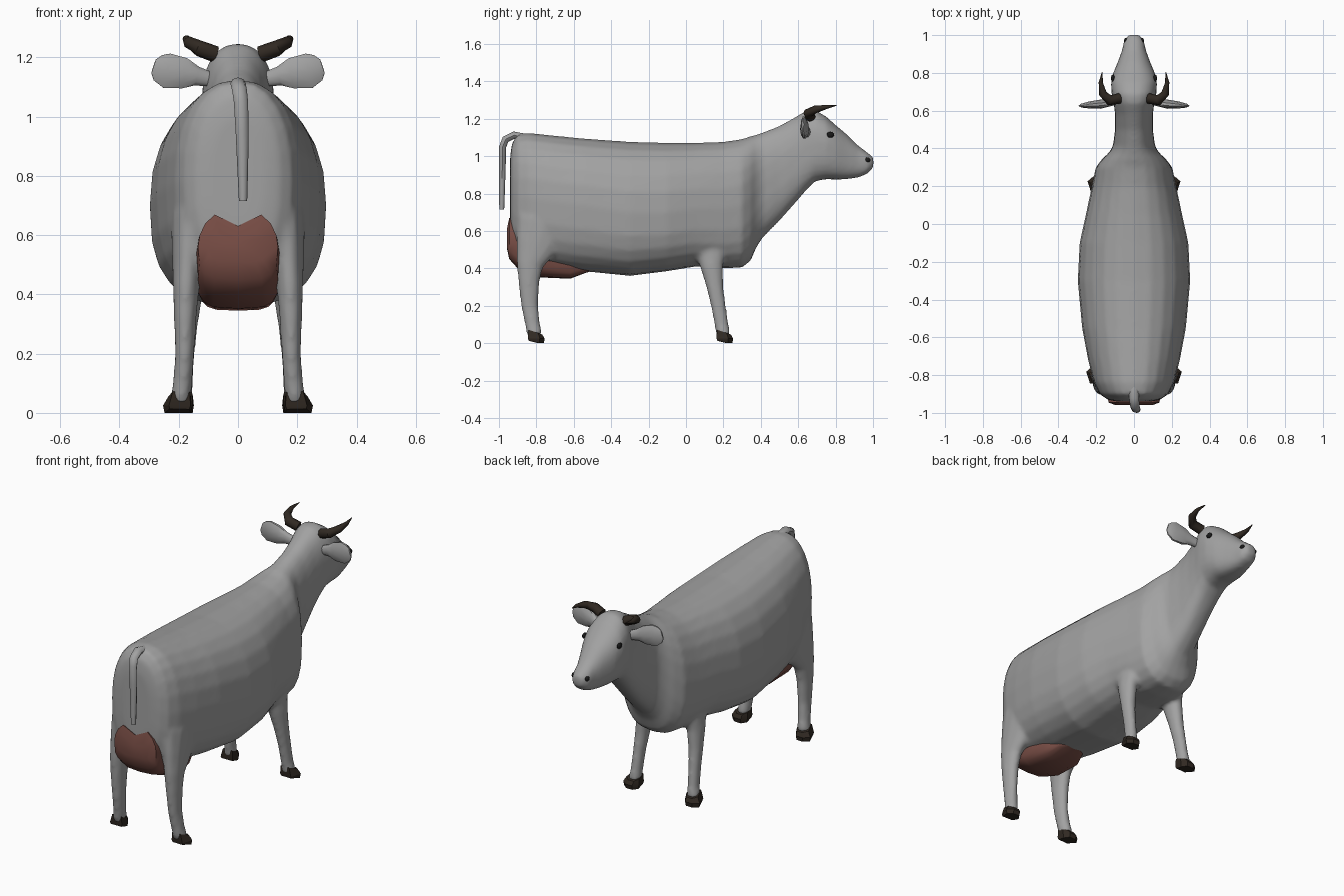
import bpy, bmesh, math
from mathutils import Vector


def material(name, color):
    m = bpy.data.materials.new(name)
    m.diffuse_color = color
    return m


HIDE = material("hide_grey", (0.36, 0.36, 0.36, 1))
HORN = material("dark_horn", (0.03, 0.022, 0.016, 1))
PINK = material("udder_pink", (0.19, 0.075, 0.06, 1))
BLACK = material("eye_black", (0.01, 0.01, 0.01, 1))


def finish(name, bm, mat=HIDE, mirror=False, angle=50):
    bmesh.ops.recalc_face_normals(bm, faces=bm.faces)
    me = bpy.data.meshes.new(name)
    bm.to_mesh(me)
    bm.free()
    me.polygons.foreach_set("use_smooth", [True] * len(me.polygons))
    me.set_sharp_from_angle(angle=math.radians(angle))
    me.materials.append(mat)
    ob = bpy.data.objects.new(name, me)
    bpy.context.collection.objects.link(ob)
    if mirror:
        ob.modifiers.new("mirror", 'MIRROR').use_mirror_merge = False
    return ob


def loft(name, rings, **kw):
    bm = bmesh.new()
    rows = [[bm.verts.new(p) for p in r] for r in rings]
    n = len(rows[0])
    for a, b in zip(rows, rows[1:]):
        for i in range(n):
            j = (i + 1) % n
            bm.faces.new((a[i], a[j], b[j], b[i]))
    bm.faces.new(rows[0])
    bm.faces.new(rows[-1])
    return finish(name, bm, **kw)


def power(c, n):
    return math.copysign(abs(c) ** (2 / n), c)


def slices(name, sections, n_top, n_bot, sides=24, **kw):
    """Loft upright sections: (y, top, bottom, half width, height of widest point)."""
    rings = []
    for y, top, bot, w, mid in sections:
        ring = []
        for i in range(sides):
            a = math.tau * i / sides
            n = n_top if i <= sides // 2 else n_bot
            s = power(math.sin(a), n)
            ring.append((w * power(math.cos(a), n), y, mid + s * ((top - mid) if s > 0 else (mid - bot))))
        rings.append(ring)
    return loft(name, rings, **kw)


def tube(name, path, side=(1, 0, 0), sides=12, **kw):
    """Loft ellipses along a path of (x, y, z, radius along side, other radius)."""
    pts = [Vector(p[:3]) for p in path]
    rings = []
    for k, p in enumerate(path):
        t = (pts[min(k + 1, len(pts) - 1)] - pts[max(k - 1, 0)]).normalized()
        v = t.cross(Vector(side)).normalized()
        u = v.cross(t)
        rings.append([pts[k] + u * p[3] * math.cos(math.tau * i / sides)
                      + v * p[4] * math.sin(math.tau * i / sides) for i in range(sides)])
    return loft(name, rings, **kw)


# Trunk, neck and head as one skin
body = slices("body", [
    (-0.94, 1.00, 0.62, 0.09, 0.82), (-0.93, 1.07, 0.53, 0.14, 0.80),
    (-0.90, 1.118, 0.46, 0.182, 0.78), (-0.84, 1.125, 0.43, 0.213, 0.78),
    (-0.72, 1.112, 0.41, 0.243, 0.76), (-0.55, 1.095, 0.385, 0.275, 0.74),
    (-0.30, 1.077, 0.36, 0.298, 0.70), (-0.10, 1.072, 0.385, 0.288, 0.70),
    (0.05, 1.072, 0.41, 0.255, 0.72), (0.20, 1.077, 0.40, 0.223, 0.72),
    (0.30, 1.092, 0.405, 0.203, 0.74), (0.345, 1.107, 0.44, 0.168, 0.78),
    (0.375, 1.115, 0.51, 0.135, 0.82), (0.41, 1.127, 0.565, 0.112, 0.86),
    (0.50, 1.162, 0.655, 0.10, 0.93),
    (0.58, 1.207, 0.745, 0.10, 1.0), (0.64, 1.243, 0.815, 0.108, 1.06),
    (0.69, 1.248, 0.866, 0.119, 1.08), (0.75, 1.212, 0.877, 0.122, 1.07),
    (0.80, 1.167, 0.875, 0.11, 1.04), (0.86, 1.117, 0.877, 0.085, 1.0),
    (0.92, 1.058, 0.886, 0.063, 0.97), (0.97, 1.02, 0.905, 0.053, 0.965),
    (1.002, 0.995, 0.94, 0.03, 0.965)], 2.25, 2.7)

# Legs
hind = tube("hind_leg", [
    (0.12, -0.68, 0.90, 0.05, 0.12), (0.145, -0.71, 0.76, 0.07, 0.17),
    (0.160, -0.76, 0.63, 0.067, 0.155),
    (0.170, -0.80, 0.52, 0.053, 0.115), (0.175, -0.835, 0.42, 0.045, 0.073),
    (0.178, -0.840, 0.33, 0.039, 0.058), (0.18, -0.836, 0.20, 0.033, 0.046),
    (0.187, -0.82, 0.10, 0.033, 0.041), (0.195, -0.808, 0.04, 0.036, 0.041)], mirror=True)
front = tube("front_leg", [
    (0.10, 0.16, 0.70, 0.06, 0.10), (0.14, 0.13, 0.52, 0.058, 0.095),
    (0.162, 0.138, 0.41, 0.045, 0.062), (0.172, 0.155, 0.30, 0.037, 0.046),
    (0.178, 0.173, 0.20, 0.032, 0.040), (0.183, 0.19, 0.10, 0.031, 0.038),
    (0.188, 0.20, 0.04, 0.035, 0.039)], mirror=True)

# Fuse the legs into the trunk as one blended hide
for ob in (body, hind, front):
    ob.select_set(True)
bpy.context.view_layer.objects.active = body
bpy.ops.object.convert(target='MESH')
bpy.ops.object.join()
remesh = body.modifiers.new("fuse", 'REMESH')
remesh.mode = 'VOXEL'
remesh.voxel_size = 0.012
remesh.use_smooth_shade = True
blend = body.modifiers.new("blend", 'SMOOTH')
blend.iterations = 7

# Udder between the hind legs, with a zigzag upper edge
udder = slices("udder", [
    (-0.958, 0.62, 0.51, 0.10, 0.56), (-0.945, 0.675, 0.45, 0.135, 0.56),
    (-0.90, 0.66, 0.40, 0.14, 0.54), (-0.78, 0.60, 0.352, 0.14, 0.48),
    (-0.62, 0.50, 0.345, 0.125, 0.42), (-0.54, 0.45, 0.375, 0.09, 0.41),
    (-0.49, 0.42, 0.39, 0.04, 0.405)], 3.6, 3.6, sides=16, mat=PINK)
for v in udder.data.vertices:
    if v.co.z > 0.6:
        v.co.z -= 0.55 * abs(abs(v.co.x) - 0.08)

# Hooves: faceted wedges spreading towards the toe
for name, x, y in (("hind_hoof", 0.20, -0.808), ("front_hoof", 0.193, 0.20)):
    plan = [(-0.036, -0.03), (0.03, -0.035), (0.048, 0.025), (0.02, 0.05), (-0.02, 0.05), (-0.04, 0.02)]
    loft(name, [
        [(x + a, y + b * 0.95, max(0, -b * 0.4)) for a, b in plan],
        [(x + a * 1.1, y + b * 1.05, 0.025) for a, b in plan],
        [(x - 0.006 + a * 0.87, y - 0.004 + b * 0.87, 0.062 - b * 0.3) for a, b in plan]],
        mat=HORN, mirror=True, angle=25)

# Tail hooking over the rump
tube("tail", [
    (0.0, -0.86, 1.10, 0.025, 0.02), (0.0, -0.92, 1.112, 0.026, 0.02),
    (0.005, -0.965, 1.09, 0.025, 0.02), (0.01, -0.98, 1.05, 0.024, 0.019),
    (0.014, -0.982, 0.95, 0.022, 0.018), (0.016, -0.984, 0.82, 0.018, 0.016),
    (0.017, -0.985, 0.715, 0.014, 0.013)], sides=8)

# Ears: flat blunt leaves, and horns curving forward
tube("ear", [
    (0.09, 0.65, 1.125, 0.018, 0.025), (0.14, 0.64, 1.137, 0.02, 0.034),
    (0.18, 0.634, 1.146, 0.024, 0.054), (0.24, 0.63, 1.155, 0.018, 0.062),
    (0.27, 0.627, 1.165, 0.012, 0.047), (0.285, 0.625, 1.17, 0.005, 0.025)],
    side=(0, 1, 0), sides=10, mirror=True)
tube("horn", [
    (0.075, 0.665, 1.21, 0.028, 0.028), (0.13, 0.655, 1.23, 0.027, 0.028),
    (0.165, 0.69, 1.25, 0.021, 0.021), (0.176, 0.75, 1.263, 0.011, 0.011),
    (0.168, 0.805, 1.272, 0.002, 0.002)],
    side=(0, 0, 1), sides=8, mat=HORN, mirror=True)

# Eyes and nostrils
for name, c, r in (("eye", (0.112, 0.772, 1.115), (0.010, 0.020, 0.016)),
                   ("nostril", (0.042, 0.968, 0.98), (0.012, 0.018, 0.015))):
    bm = bmesh.new()
    bmesh.ops.create_uvsphere(bm, u_segments=10, v_segments=6, radius=1)
    bmesh.ops.scale(bm, vec=r, verts=bm.verts)
    bmesh.ops.translate(bm, vec=c, verts=bm.verts)
    finish(name, bm, mat=BLACK, mirror=True)
